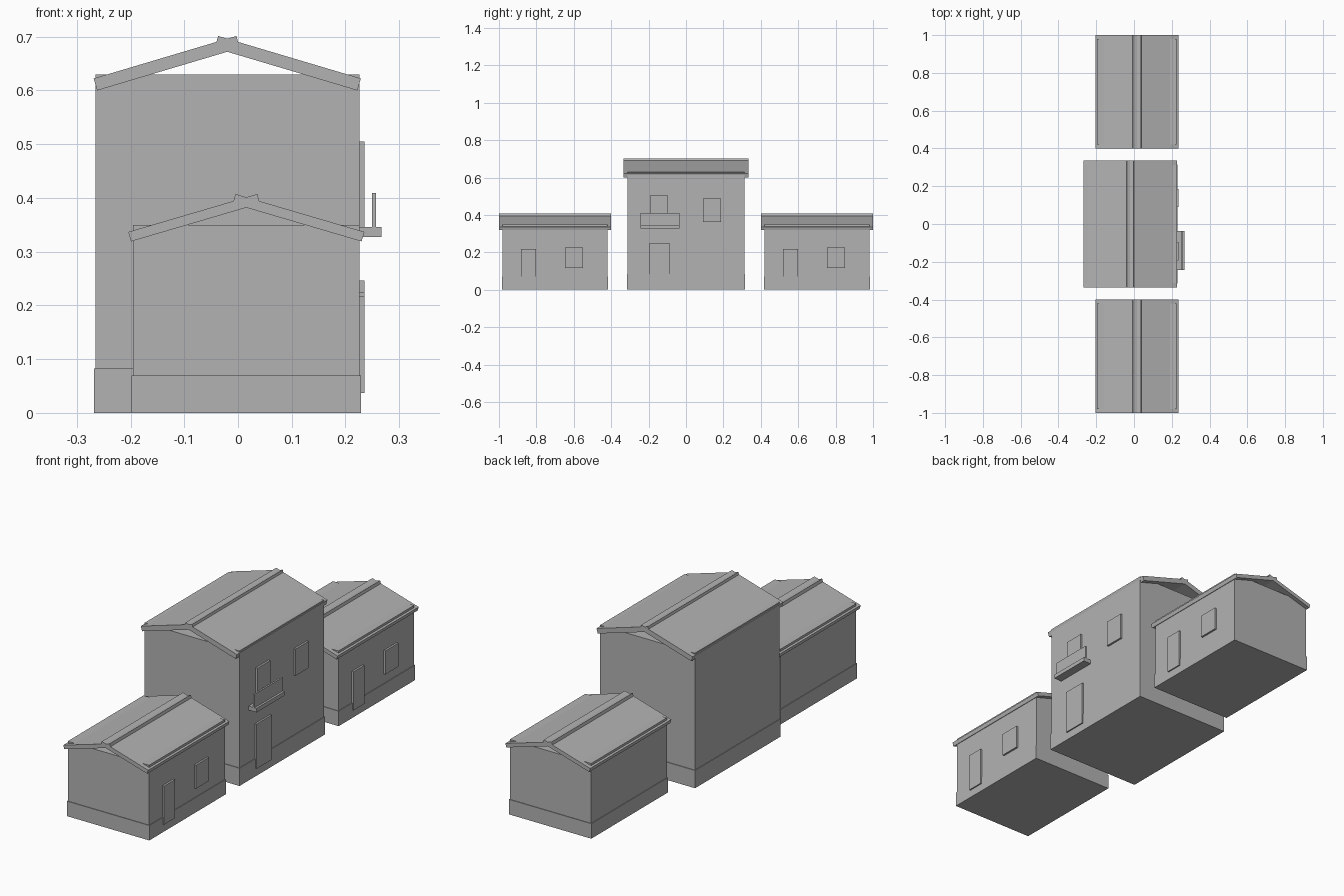
import bpy, math

if "Cube" in bpy.data.objects:
    bpy.data.objects.remove(bpy.data.objects["Cube"])

grey = bpy.data.materials.new("plain_grey")
grey.diffuse_color = (0.45, 0.45, 0.45, 1)
grey.use_nodes = True
grey.node_tree.nodes["Principled BSDF"].inputs["Base Color"].default_value = grey.diffuse_color


def add_mesh(name, verts, faces):
    mesh = bpy.data.meshes.new(name)
    mesh.from_pydata(verts, [], faces)
    mesh.materials.append(grey)
    obj = bpy.data.objects.new(name, mesh)
    bpy.context.collection.objects.link(obj)
    return obj


def prism(name, profile, y0, y1):
    """Extrude a four-point xz profile (counter-clockwise seen from the front) along y."""
    verts = [(x, y, z) for y in (y0, y1) for x, z in profile]
    faces = [(0, 1, 2, 3), (7, 6, 5, 4)]
    faces += [(i, i + 4, (i + 1) % 4 + 4, (i + 1) % 4) for i in range(4)]
    return add_mesh(name, verts, faces)


def box(name, x0, x1, y0, y1, z0, z1):
    return prism(name, [(x0, z0), (x1, z0), (x1, z1), (x0, z1)], y0, y1)


def roof(name, ridge_x, ridge_z, run, rise, over, thick, y0, y1):
    """Two sloped slabs that cross each other at the ridge."""
    slope = rise / run
    a = math.atan(slope)
    nx, nz = -math.sin(a) * thick, math.cos(a) * thick
    low = (-run, ridge_z - rise)
    high = (over, ridge_z + over * slope)
    pts = [low, high, (high[0] + nx, high[1] + nz), (low[0] + nx, low[1] + nz)]
    prism(name + "_left", [(ridge_x + x, z) for x, z in pts], y0, y1)
    prism(name + "_right", [(ridge_x - x, z) for x, z in reversed(pts)], y0, y1)


WALL, PLATE = 0.226, 0.235   # street wall and face of doors and windows

# Tall middle house
box("main_walls", -0.265, WALL, -0.313, 0.313, 0, 0.63)
box("main_plinth", -0.268, 0.229, -0.316, 0.316, 0, 0.083)
roof("main_roof", -0.02, 0.672, 0.242, 0.072, 0.0235, 0.0233, -0.335, 0.335)
box("main_door", WALL, PLATE, -0.198, -0.086, 0.037, 0.246)
box("balcony_door", WALL, PLATE, -0.193, -0.096, 0.34, 0.505)
box("main_window", WALL, PLATE, 0.09, 0.186, 0.362, 0.487)
box("balcony_floor", WALL, 0.267, -0.244, -0.036, 0.327, 0.346)
box("balcony_rail", 0.249, 0.257, -0.244, -0.036, 0.346, 0.409)

# Two identical low houses, one at each end
for label, y in (("front", -0.7), ("back", 0.7)):
    box(label + "_house_walls", -0.195, WALL, y - 0.28, y + 0.28, 0, 0.35)
    box(label + "_house_plinth", -0.198, 0.229, y - 0.283, y + 0.283, 0, 0.07)
    roof(label + "_house_roof", 0.0155, 0.382, 0.2145, 0.063, 0.0255, 0.0185,
         y - 0.3, y + 0.3)
    box(label + "_house_door", WALL, PLATE, y - 0.182, y - 0.102, 0.037, 0.217)
    box(label + "_house_window", WALL, PLATE, y + 0.054, y + 0.15, 0.115, 0.225)
